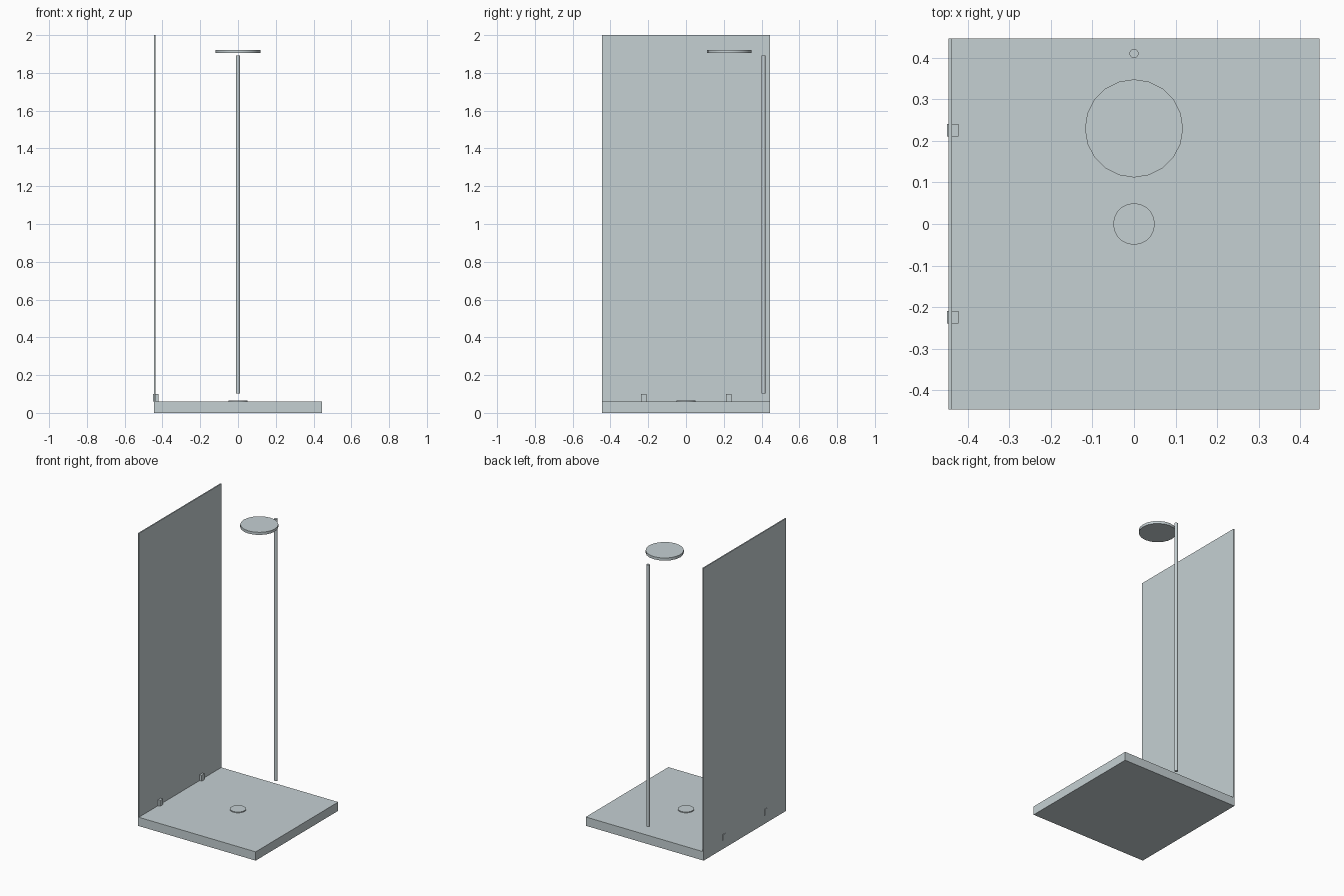
import bpy

cube = bpy.data.objects.get("Cube")
if cube:
    bpy.data.objects.remove(cube, do_unlink=True)

# Single pale grey for every part
grey = bpy.data.materials.new("pale_grey")
grey.use_nodes = True
colour = (0.56, 0.63, 0.65, 1)
grey.diffuse_color = colour
grey.node_tree.nodes["Principled BSDF"].inputs["Base Color"].default_value = colour


def finish(name):
    obj = bpy.context.object
    obj.name = name
    obj.data.materials.append(grey)
    return obj


def box(name, low, high):
    centre = [(a + b) / 2 for a, b in zip(low, high)]
    bpy.ops.mesh.primitive_cube_add(size=1, location=centre)
    obj = finish(name)
    obj.scale = [b - a for a, b in zip(low, high)]
    bpy.ops.object.transform_apply(location=False, rotation=False, scale=True)


def disc(name, radius, y, bottom, top, sides):
    bpy.ops.mesh.primitive_cylinder_add(
        vertices=sides, radius=radius, depth=top - bottom,
        location=(0, y, (bottom + top) / 2))
    finish(name)
    bpy.ops.object.shade_smooth_by_angle()


HALF = 0.446
FLOOR = 0.06

# Tray and drain
box("shower_tray", (-HALF, -HALF, 0), (HALF, HALF, FLOOR))
disc("drain_cover", 0.05, 0, FLOOR - 0.002, FLOOR + 0.006, 20)

# Side screen with two clamps
box("side_panel", (-HALF, -HALF, FLOOR), (-HALF + 0.008, HALF, 2))
for name, y in (("front_clamp", -0.224), ("rear_clamp", 0.226)):
    box(name, (-0.45, y - 0.015, FLOOR), (-0.422, y + 0.015, 0.1))

# Riser pipe and overhead rose
disc("riser_pipe", 0.011, 0.41, 0.102, 1.892, 20)
disc("shower_head", 0.118, 0.23, 1.904, 1.922, 20)
